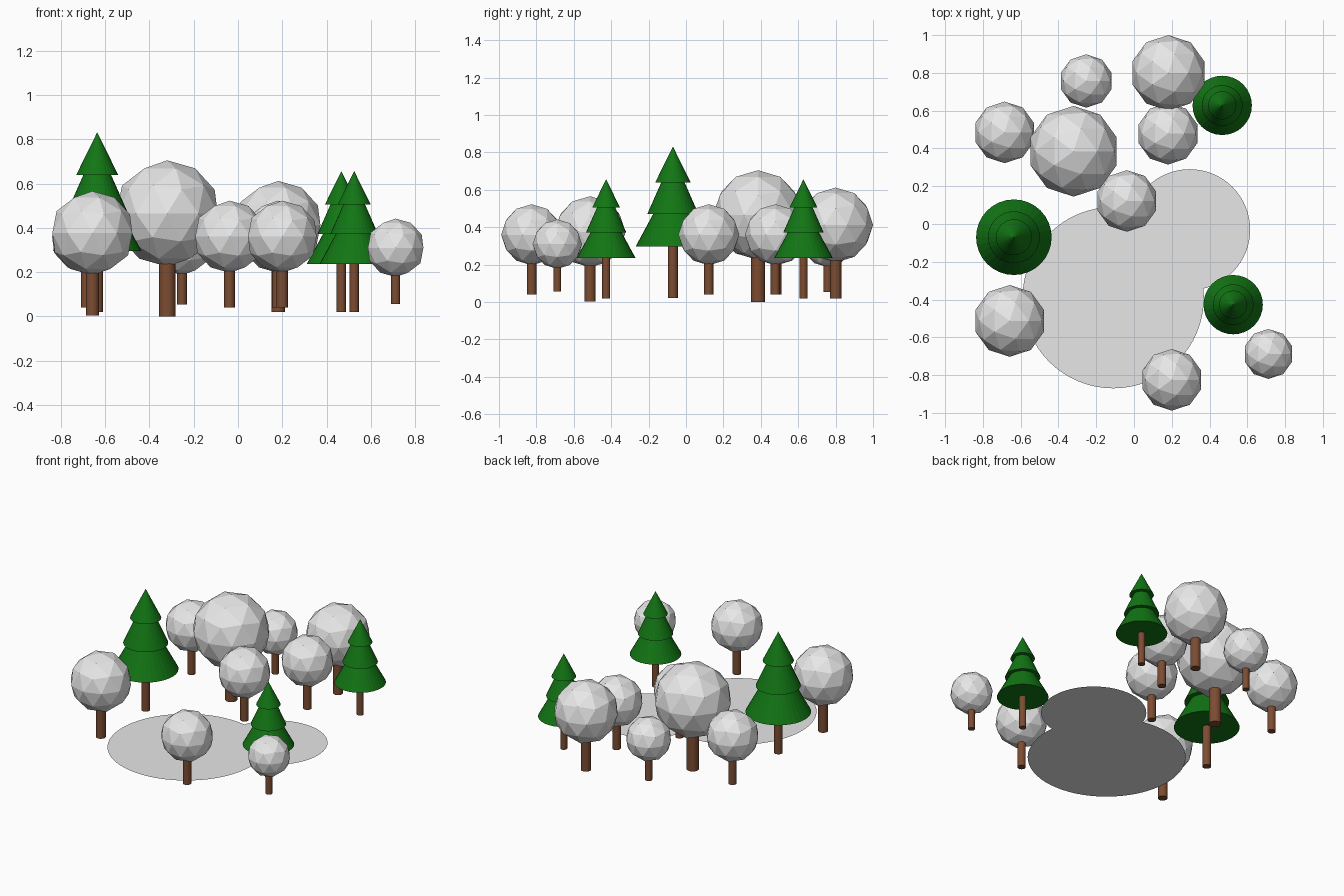
import bpy

cube = bpy.data.objects.get("Cube")
if cube:
    bpy.data.objects.remove(cube, do_unlink=True)


def material(name, rgb):
    mat = bpy.data.materials.new(name)
    mat.use_nodes = True
    mat.diffuse_color = (*rgb, 1)
    mat.node_tree.nodes["Principled BSDF"].inputs["Base Color"].default_value = (*rgb, 1)
    return mat


GREY = material("pale_grey", (0.8, 0.8, 0.8))
GREEN = material("pine_green", (0.006, 0.18, 0.007))
BROWN = material("bark_brown", (0.2, 0.073, 0.032))


def finish(name, mat):
    obj = bpy.context.object
    obj.name = name
    obj.data.materials.append(mat)
    return obj


def trunk(name, x, y, bottom, top, radius):
    bpy.ops.mesh.primitive_cylinder_add(
        vertices=32, radius=radius, depth=top - bottom, location=(x, y, (bottom + top) / 2))
    finish(name, BROWN)


def disc(name, x, y, z, radius):
    bpy.ops.mesh.primitive_circle_add(
        vertices=64, radius=radius, fill_type="NGON", location=(x, y, z))
    finish(name, GREY)


def round_tree(name, x, y, base, centre, radius):
    # Faceted ball crown on a straight trunk
    trunk(name + "_trunk", x, y, base, centre, radius * 0.155)
    bpy.ops.mesh.primitive_ico_sphere_add(
        subdivisions=2, radius=radius, location=(x, y, centre))
    finish(name + "_crown", GREY)


def pine_tree(name, x, y, base, size):
    # Three stacked cones: (height of rim, rim radius, cone height)
    tiers = [(0.275, 0.2, 0.37), (0.45, 0.137, 0.31), (0.618, 0.095, 0.193)]
    trunk(name + "_trunk", x, y, base, base + 0.32 * size, 0.027 * size)
    for i, (rim, radius, height) in enumerate(tiers):
        bpy.ops.mesh.primitive_cone_add(
            vertices=32, radius1=radius * size, radius2=0, depth=height * size,
            location=(x, y, base + (rim + height / 2) * size))
        finish(f"{name}_tier_{i + 1}", GREEN)


# Ground patches
disc("large_clearing", -0.11, -0.39, 0.033, 0.48)
disc("small_clearing", 0.295, -0.03, 0.035, 0.32)

# Round trees: x, y, trunk base, crown centre, crown radius
ROUND = [
    (-0.32, 0.385, 0.0, 0.465, 0.24),
    (-0.685, 0.485, 0.04, 0.36, 0.163),
    (0.18, 0.478, 0.04, 0.36, 0.163),
    (-0.038, 0.122, 0.04, 0.36, 0.163),
    (0.2, -0.825, 0.04, 0.36, 0.163),
    (-0.253, 0.757, 0.053, 0.328, 0.141),
    (0.712, -0.688, 0.057, 0.31, 0.132),
    (-0.658, -0.513, 0.003, 0.376, 0.19),
    (0.182, 0.8, 0.02, 0.412, 0.2),
]
for n, spec in enumerate(ROUND, 1):
    round_tree(f"round_tree_{n}", *spec)

# Pines: x, y, trunk base, size
PINES = [(-0.636, -0.07, 0.021, 1.0), (0.467, 0.628, 0.02, 0.785), (0.525, -0.427, 0.02, 0.785)]
for n, spec in enumerate(PINES, 1):
    pine_tree(f"pine_{n}", *spec)
